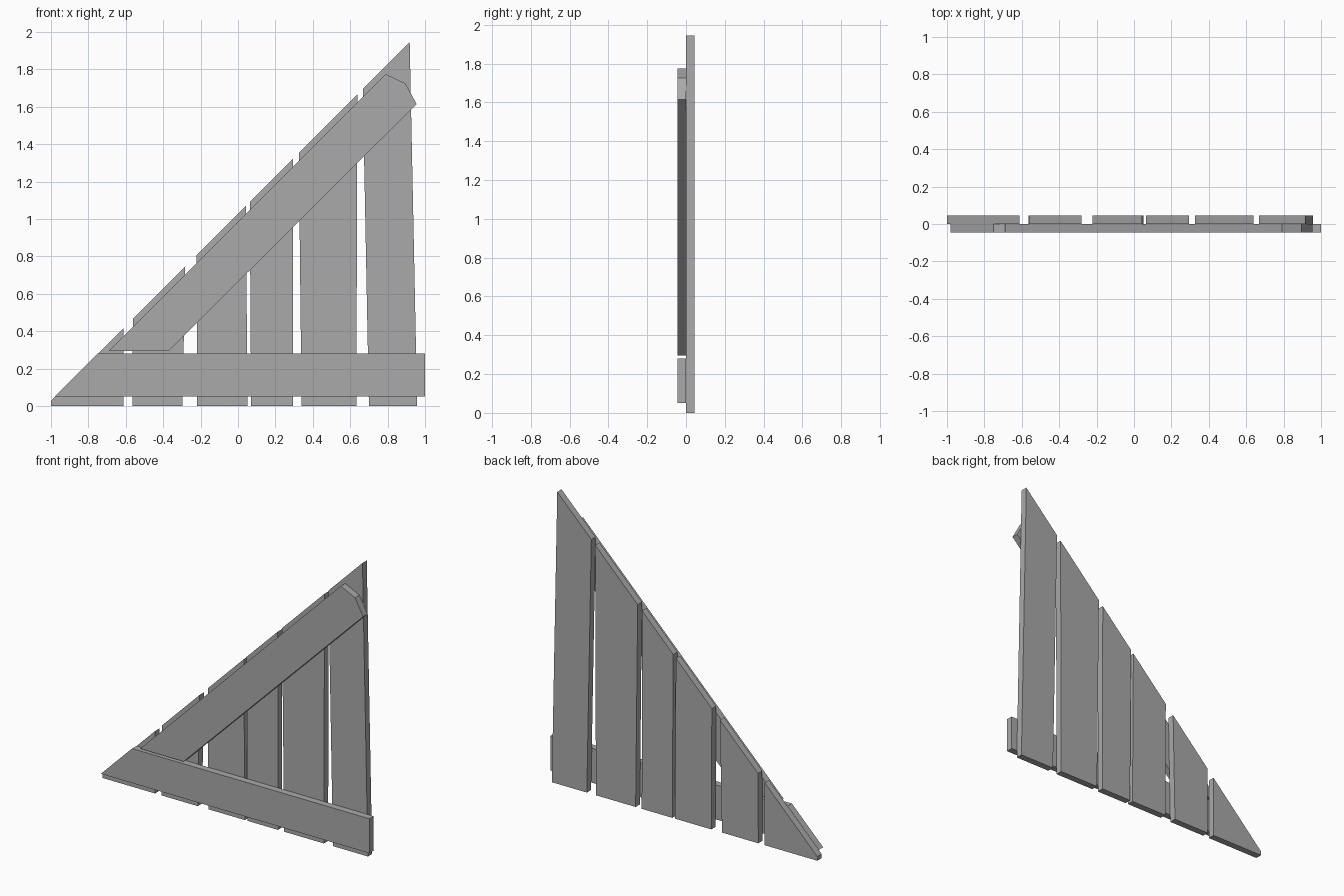
import bpy
import bmesh

if "Cube" in bpy.data.objects:
    bpy.data.objects.remove(bpy.data.objects["Cube"], do_unlink=True)

THICK = 0.045

grey = bpy.data.materials.new("plain grey")
grey.use_nodes = True
colour = (0.4, 0.4, 0.4, 1)
grey.diffuse_color = colour
grey.node_tree.nodes["Principled BSDF"].inputs["Base Color"].default_value = colour


def board(name, outline, y):
    """Extrude an x-z outline by the board thickness, starting at depth y."""
    bm = bmesh.new()
    face = bm.faces.new([bm.verts.new((x, y, z)) for x, z in outline])
    ext = bmesh.ops.extrude_face_region(bm, geom=[face])
    moved = [v for v in ext["geom"] if isinstance(v, bmesh.types.BMVert)]
    bmesh.ops.translate(bm, verts=moved, vec=(0, THICK, 0))
    bmesh.ops.recalc_face_normals(bm, faces=bm.faces)
    mesh = bpy.data.meshes.new(name)
    bm.to_mesh(mesh)
    bm.free()
    mesh.materials.append(grey)
    obj = bpy.data.objects.new(name, mesh)
    bpy.context.collection.objects.link(obj)
    return obj


def slope(x):
    """Height of the sloping cut along the plank tops."""
    return x + 1.028


# Upright planks: bottom left, bottom right, top left, top right
planks = [
    (-1.0, -0.612, -1.0, -0.612),
    (-0.565, -0.297, -0.562, -0.282),
    (-0.218, 0.05, -0.222, 0.043),
    (0.07, 0.295, 0.063, 0.293),
    (0.34, 0.633, 0.325, 0.638),
    (0.70, 0.958, 0.667, 0.918),
]
for i, (b0, b1, t0, t1) in enumerate(planks, 1):
    board(f"upright_plank_{i}",
          [(b0, 0), (b1, 0), (t1, slope(t1)), (t0, slope(t0))], 0)

# Rails across the front
board("bottom_rail", [(-0.98, 0.05), (1, 0.05), (1, 0.28), (-0.75, 0.28)], -THICK)
board("diagonal_brace", [(-0.69, 0.295), (-0.37, 0.295), (0.955, 1.615),
                         (0.895, 1.725), (0.79, 1.775)], -THICK)
